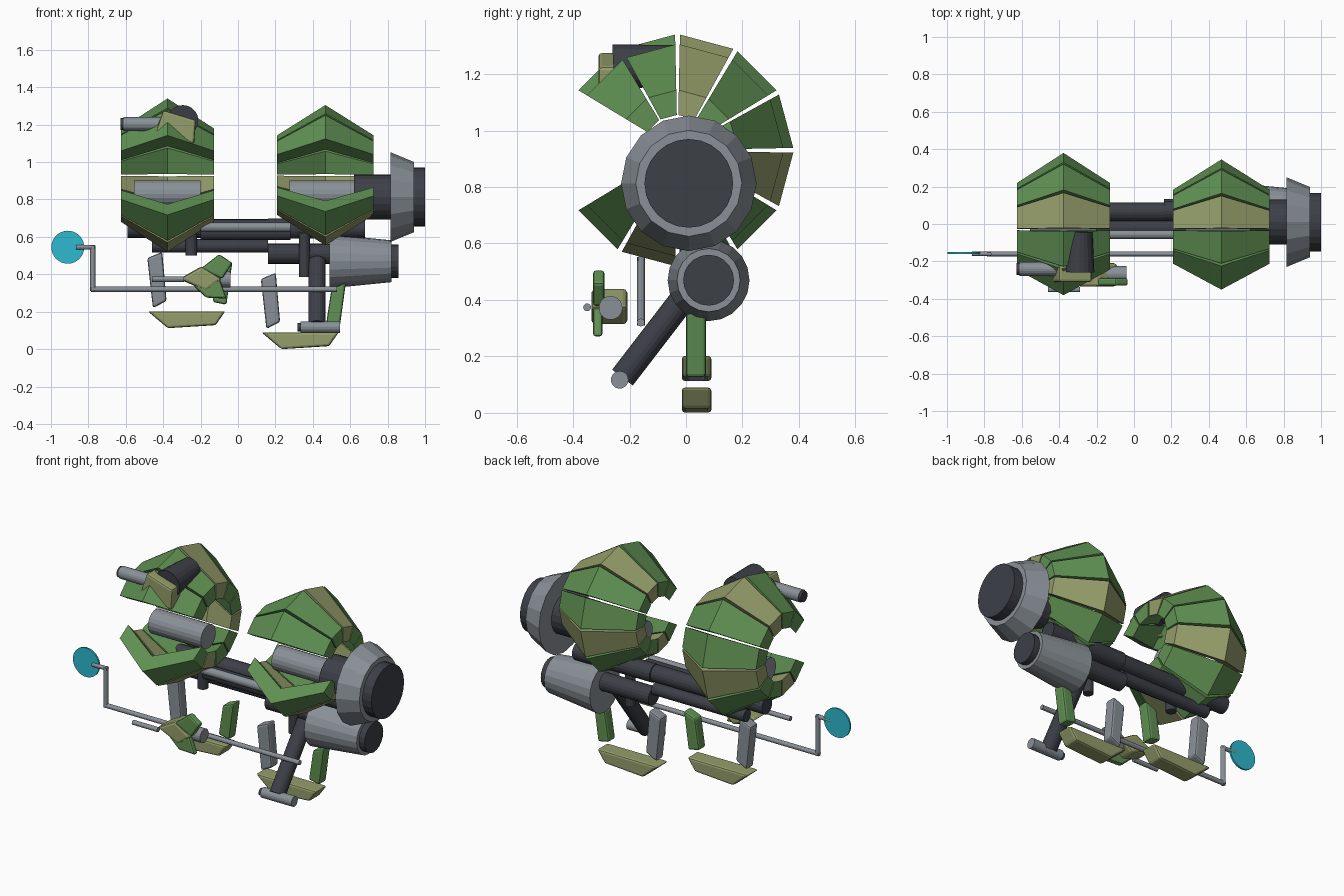
import bpy, bmesh, math
from mathutils import Vector

if "Cube" in bpy.data.objects:
    bpy.data.objects.remove(bpy.data.objects["Cube"])


def material(name, rgb):
    m = bpy.data.materials.new(name)
    m.diffuse_color = (*rgb, 1)
    m.use_nodes = True
    m.node_tree.nodes["Principled BSDF"].inputs["Base Color"].default_value = m.diffuse_color
    return m


GREEN = material("armour green", (0.115, 0.28, 0.085))
OLIVE = material("armour olive", (0.30, 0.34, 0.145))
GREY = material("steel grey", (0.25, 0.28, 0.31))
DARK = material("dark metal", (0.045, 0.05, 0.062))
CYAN = material("cyan lens", (0.026, 0.49, 0.62))


def finish(bm, name, mat, bevel=0):
    bmesh.ops.recalc_face_normals(bm, faces=bm.faces)
    mesh = bpy.data.meshes.new(name)
    bm.to_mesh(mesh)
    bm.free()
    mesh.materials.append(mat)
    ob = bpy.data.objects.new(name, mesh)
    bpy.context.collection.objects.link(ob)
    if bevel:
        mod = ob.modifiers.new("bevel", 'BEVEL')
        mod.width = bevel
        mod.segments = 2
    return ob


def tube(name, a, b, r1, mat, r2=None, sides=20):
    """Cylinder or cone frustum from point a to point b."""
    a, b = Vector(a), Vector(b)
    d = b - a
    bm = bmesh.new()
    bmesh.ops.create_cone(bm, cap_ends=True, segments=sides, radius1=r1,
                          radius2=r1 if r2 is None else r2, depth=d.length)
    q = Vector((0, 0, 1)).rotation_difference(d.normalized())
    for v in bm.verts:
        v.co = q @ v.co + (a + b) / 2
    return finish(bm, name, mat)


def xtube(name, x0, x1, y, z, r1, mat, r2=None, sides=20):
    return tube(name, (x0, y, z), (x1, y, z), r1, mat, r2, sides)


def plate(name, pts, y0, y1, mat, bevel=0.012):
    """Outline in x and z, extruded along y."""
    bm = bmesh.new()
    f = bm.faces.new([bm.verts.new((x, y0, z)) for x, z in pts])
    ext = bmesh.ops.extrude_face_region(bm, geom=[f])
    for v in ext["geom"]:
        if isinstance(v, bmesh.types.BMVert):
            v.co.y = y1
    return finish(bm, name, mat, bevel)


def petal(name, cx, half, prof, a0, a1, mat):
    """Armour segment: chevron cross-section swept between two angles."""
    po, eo, pi, ei = prof
    section = [(-half, eo), (0, po), (half, eo), (half, ei), (0, pi), (-half, ei)]
    bm = bmesh.new()
    rings = []
    for a in (a0, a1):
        c, s = math.cos(math.radians(a)), math.sin(math.radians(a))
        rings.append([bm.verts.new((cx + dx, -0.03 + r * c, 0.93 + r * s))
                      for dx, r in section])
    n = len(section)
    for i in range(n):
        j = (i + 1) % n
        bm.faces.new((rings[0][i], rings[0][j], rings[1][j], rings[1][i]))
    for r in rings:
        bm.faces.new((r[0], r[1], r[4], r[5]))
        bm.faces.new((r[1], r[2], r[3], r[4]))
    return finish(bm, name, mat)


# Two segmented armour shells, open at the front
for side, cx, half, prof in (("left", -0.377, 0.248, (0.41, 0.25, 0.30, 0.155)),
                             ("right", 0.467, 0.258, (0.375, 0.213, 0.265, 0.125))):
    for k in range(12):
        if k not in (5, 6):
            petal(f"{side}_armour_petal_{k}", cx, half, prof, 30 * k + 1.2,
                  30 * k + 28.8, OLIVE if k in (2, 8, 11) else GREEN)

# Shell cores
xtube("left_core", -0.555, -0.2, 0.0, 0.83, 0.072, GREY)
xtube("right_core", 0.275, 0.63, 0.0, 0.83, 0.072, GREY)

# Main engine
xtube("engine_shaft", 0.62, 0.83, 0.01, 0.813, 0.12, DARK)
xtube("engine_dish", 0.815, 0.94, 0.01, 0.813, 0.24, GREY, 0.188, 16)
xtube("engine_cap", 0.93, 1.0, 0.01, 0.813, 0.157, DARK, sides=24)

# Lower engine
xtube("lower_engine_body", 0.49, 0.82, 0.08, 0.47, 0.145, GREY, 0.112)
xtube("lower_engine_cap", 0.81, 0.858, 0.08, 0.47, 0.09, DARK)
xtube("lower_engine_shaft", 0.16, 0.5, 0.08, 0.51, 0.054, DARK)

# Connecting tubes
xtube("upper_tube", -0.59, 0.68, 0.065, 0.645, 0.05, DARK)
xtube("tube_collar", 0.16, 0.68, 0.07, 0.645, 0.054, DARK)
xtube("middle_tube", -0.2, 0.28, -0.02, 0.625, 0.042, DARK)
xtube("piston_rod", -0.2, 0.28, -0.055, 0.652, 0.025, GREY)
xtube("lower_tube", -0.46, 0.16, 0.07, 0.552, 0.036, DARK)
tube("left_peg", (-0.25, 0.02, 0.5), (-0.25, 0.02, 0.63), 0.03, DARK)
tube("right_peg", (0.355, 0.03, 0.385), (0.355, 0.03, 0.62), 0.029, DARK)

# Diagonal leg with its foot roller
tube("leg_strut", (0.423, 0.04, 0.47), (0.423, -0.225, 0.125), 0.046, DARK)
xtube("foot_roller", 0.335, 0.545, -0.235, 0.117, 0.031, GREY)
xtube("foot_roller_tip", 0.318, 0.34, -0.235, 0.117, 0.022, DARK)

# Two hand grips: grey bar, green bar and olive base pad
for side, dx, dz in (("left", 0, 0.112), ("right", 0.607, 0)):
    def shifted(pts):
        return [(x + dx, z + dz) for x, z in pts]
    plate(f"{side}_grip_pad", shifted([(-0.482, 0.09), (-0.068, 0.09), (-0.12, 0.016),
                                       (-0.375, 0.0)]), -0.015, 0.09, OLIVE)
    plate(f"{side}_grip_grey_bar", shifted([(-0.485, 0.375), (-0.405, 0.408), (-0.382, 0.145),
                                            (-0.455, 0.108)]), 0.0, 0.07, GREY)
    plate(f"{side}_grip_green_bar", shifted([(-0.107, 0.325), (-0.03, 0.355), (-0.062, 0.125),
                                             (-0.135, 0.14)]), 0.0, 0.07, GREEN)

# Long sensor rod with a bent end and lens
xtube("sensor_rod", -0.785, 0.53, -0.16, 0.32, 0.014, GREY, sides=12)
tube("sensor_rod_riser", (-0.776, -0.16, 0.31), (-0.776, -0.16, 0.553), 0.014, GREY, sides=12)
xtube("sensor_rod_end", -0.865, -0.765, -0.16, 0.545, 0.012, GREY, sides=12)
tube("sensor_lens", (-0.91, -0.161, 0.545), (-0.91, -0.15, 0.545), 0.088, CYAN, sides=32)

# Small gun hanging at the front
plate("gun_body", [(-0.315, 0.375), (-0.195, 0.443), (-0.085, 0.375), (-0.17, 0.31)],
      -0.335, -0.208, OLIVE, 0.015)
plate("gun_upper_fin", [(-0.2, 0.43), (-0.1, 0.508), (-0.03, 0.46), (-0.085, 0.375)],
      -0.33, -0.288, GREEN)
plate("gun_lower_fin", [(-0.24, 0.34), (-0.17, 0.275), (-0.06, 0.27), (-0.1, 0.38)],
      -0.33, -0.295, GREEN)
xtube("gun_rear_barrel", -0.15, -0.04, -0.267, 0.372, 0.042, GREY)
xtube("gun_front_rod", -0.46, -0.29, -0.35, 0.374, 0.014, GREY, sides=12)

# Shoulder gun on top of the left shell
tube("shoulder_mount", (-0.295, -0.255, 1.222), (-0.29, -0.04, 1.235), 0.083, DARK, 0.068)
plate("shoulder_block", [(-0.4, 1.278), (-0.225, 1.225), (-0.235, 1.098), (-0.445, 1.145)],
      -0.31, -0.22, OLIVE)
xtube("shoulder_barrel", -0.612, -0.39, -0.24, 1.203, 0.037, GREY)
xtube("shoulder_barrel_tip", -0.627, -0.61, -0.24, 1.203, 0.032, DARK)
